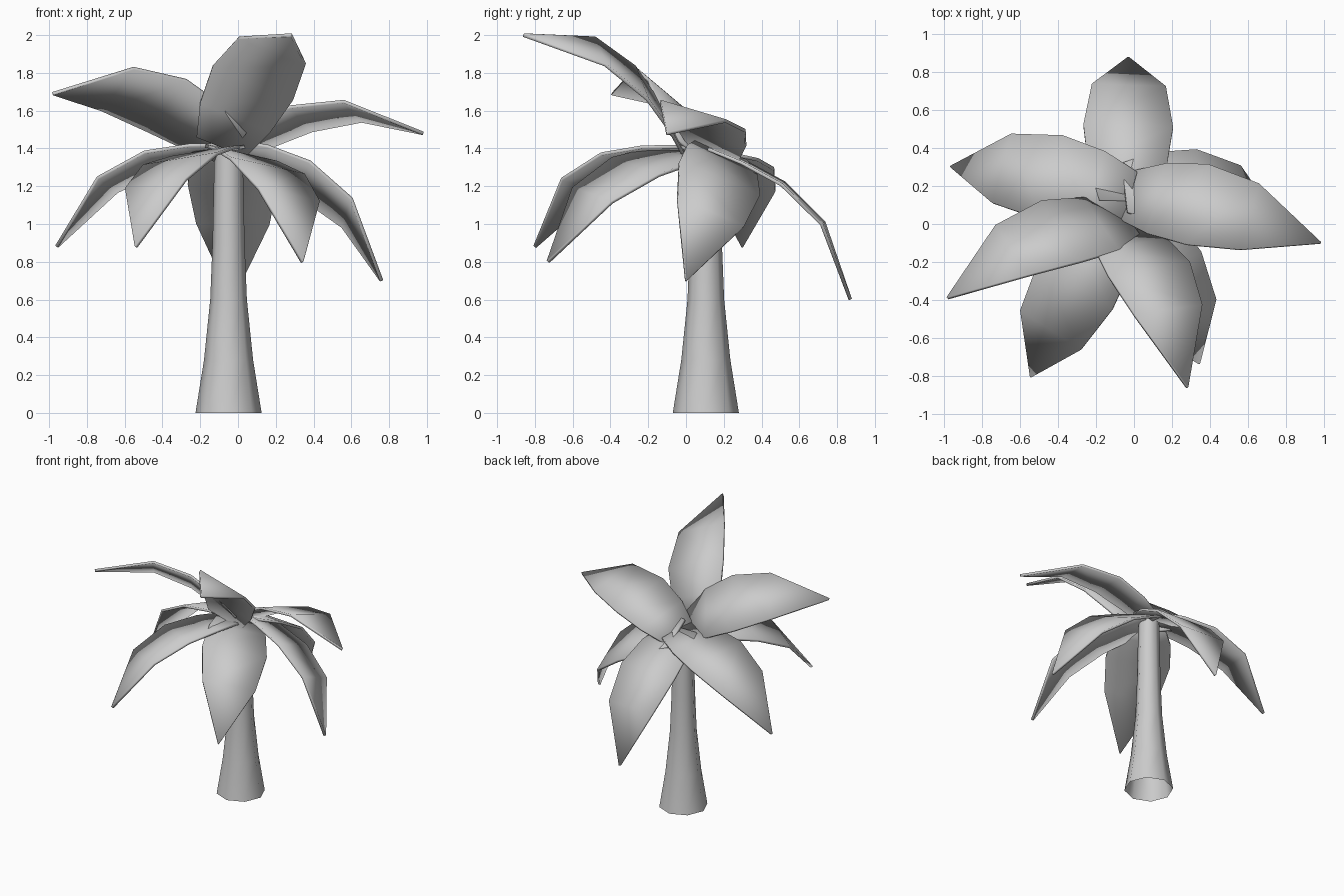
import bpy, bmesh, math
from mathutils import Vector

if "Cube" in bpy.data.objects:
    bpy.data.objects.remove(bpy.data.objects["Cube"])


def make_object(name, bm, angle):
    bmesh.ops.recalc_face_normals(bm, faces=bm.faces)
    mesh = bpy.data.meshes.new(name)
    bm.to_mesh(mesh)
    bm.free()
    obj = bpy.data.objects.new(name, mesh)
    bpy.context.collection.objects.link(obj)
    bpy.ops.object.select_all(action='DESELECT')
    obj.select_set(True)
    bpy.context.view_layer.objects.active = obj
    bpy.ops.object.shade_smooth_by_angle(angle=math.radians(angle))
    return obj


# Tapered trunk, open at the bottom
def make_trunk(sides=8):
    bm = bmesh.new()
    rings = []
    for z, r in [(0, .175), (.28, .13), (.6, .097), (.9, .085), (1.38, .075)]:
        rings.append([bm.verts.new((-.05 + r * math.cos(2 * math.pi * i / sides),
                                    .105 + r * math.sin(2 * math.pi * i / sides), z))
                      for i in range(sides)])
    for a, b in zip(rings, rings[1:]):
        for i in range(sides):
            j = (i + 1) % sides
            bm.faces.new((a[i], a[j], b[j], b[i]))
    bm.faces.new(rings[-1])
    make_object("trunk", bm, 50)


# Leaf stations: distance along chord, arch height, width (chord length 1)
LEAF = [(0, 0, .26), (.16, .075, .375), (.37, .145, .43), (.64, .155, .355), (1, 0, .006)]


# One arched frond from base to tip, with its width along the side direction
def make_leaf(name, base, tip, side):
    base, chord = Vector(base), Vector(tip) - Vector(base)
    length = chord.length
    u = chord.normalized()
    w = Vector(side)
    w = (w - u * w.dot(u)).normalized()
    n = w.cross(u)
    if n.z < 0:
        n.negate()
    bm = bmesh.new()
    rows = []
    for d, h, wide in LEAF:
        c = base + length * (u * d + n * h)
        rows.append([bm.verts.new(c + w * (s * wide * length / 2)) for s in (-1, 1)])
    for a, b in zip(rows, rows[1:]):
        bm.faces.new((a[0], a[1], b[1], b[0]))
    obj = make_object(name, bm, 45)
    mod = obj.modifiers.new("thickness", 'SOLIDIFY')
    mod.thickness = .018
    mod.offset = 0


make_trunk()

# Fronds: base, tip, side direction
FRONDS = {
    "leaf_back": ((-.04, .12, 1.40), (-.03, .87, .60), (.39, -.02, 0)),
    "leaf_left_low": ((-.02, .14, 1.39), (-.96, .30, .88), (.09, .37, -.08)),
    "leaf_right_high": ((-.04, .15, 1.37), (.98, -.10, 1.48), (.11, .37, -.11)),
    "leaf_left_high": ((-.02, .01, 1.40), (-.98, -.39, 1.69), (-.20, .26, -.22)),
    "leaf_front_high": ((-.09, -.03, 1.41), (.28, -.86, 2.0), (.34, .07, -.15)),
    "leaf_front_left": ((-.08, .04, 1.39), (-.54, -.80, .88), (.33, -.20, .06)),
    "leaf_front_right": ((-.06, .10, 1.39), (.34, -.73, .80), (-.32, -.21, .07)),
    "leaf_right_low": ((-.05, .19, 1.39), (.76, 0, .70), (-.06, .36, -.14)),
}
for leaf_name, (b, t, s) in FRONDS.items():
    make_leaf(leaf_name, b, t, s)
